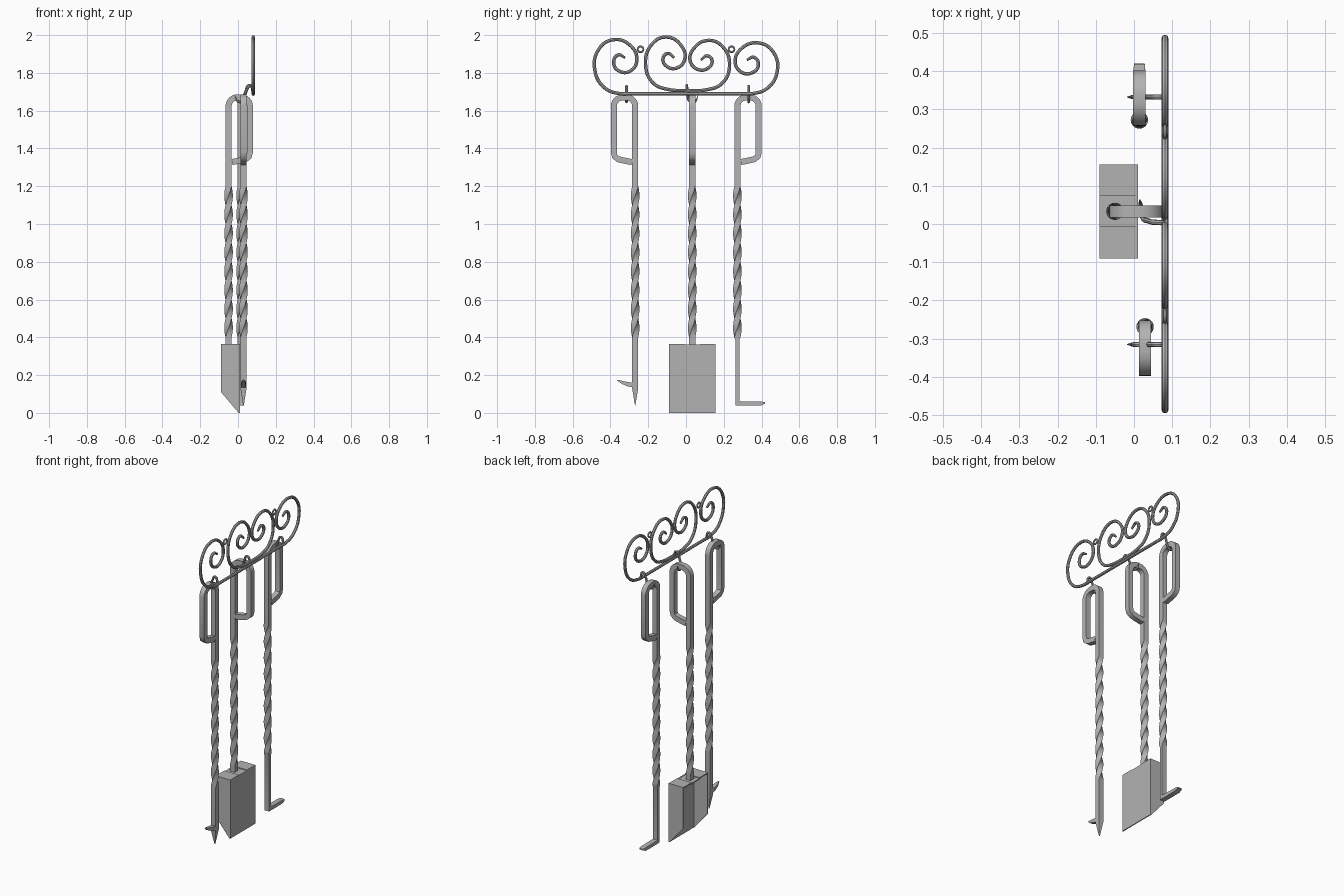
import bpy, bmesh, math
from mathutils import Vector

cube = bpy.data.objects.get("Cube")
if cube:
    bpy.data.objects.remove(cube, do_unlink=True)

iron = bpy.data.materials.new("grey_iron")
iron.use_nodes = True
GREY = (0.45, 0.45, 0.45, 1)
iron.diffuse_color = GREY
iron.node_tree.nodes["Principled BSDF"].inputs["Base Color"].default_value = GREY


def finish(obj):
    obj.data.materials.append(iron)
    bpy.ops.object.select_all(action='DESELECT')
    obj.select_set(True)
    bpy.context.view_layer.objects.active = obj
    if obj.type == 'CURVE':
        bpy.ops.object.convert(target='MESH')
    bpy.ops.object.shade_smooth_by_angle(angle=math.radians(40))


def add_mesh(name, bm):
    bmesh.ops.recalc_face_normals(bm, faces=bm.faces)
    mesh = bpy.data.meshes.new(name)
    bm.to_mesh(mesh)
    bm.free()
    obj = bpy.data.objects.new(name, mesh)
    bpy.context.collection.objects.link(obj)
    finish(obj)


def rod(name, points, radius, taper=1.0, cyclic=False):
    """Round rod through points, optionally tapering to its last point."""
    curve = bpy.data.curves.new(name, 'CURVE')
    curve.dimensions = '3D'
    curve.bevel_depth = radius
    curve.bevel_resolution = 2
    curve.resolution_u = 6
    curve.use_fill_caps = True
    spline = curve.splines.new('BEZIER')
    spline.bezier_points.add(len(points) - 1)
    spline.use_cyclic_u = cyclic
    for i, (bp, co) in enumerate(zip(spline.bezier_points, points)):
        bp.co = co
        bp.handle_left_type = bp.handle_right_type = 'AUTO'
        bp.radius = taper if i == len(points) - 1 else 1
    obj = bpy.data.objects.new(name, curve)
    bpy.context.collection.objects.link(obj)
    finish(obj)


def bar(name, origin, out, stations):
    """Rectangular bar in the plane of `out` and z.
    Each station is (outward, height, half width, half depth, twist angle)."""
    origin, out, up = Vector(origin), Vector(out), Vector((0, 0, 1))
    normal = out.cross(up)
    centres = [origin + out * s[0] + up * s[1] for s in stations]
    bm = bmesh.new()
    rings = []
    for i, (c, s) in enumerate(zip(centres, stations)):
        tangent = (centres[min(i + 1, len(centres) - 1)] - centres[max(i - 1, 0)]).normalized()
        side = normal.cross(tangent)
        ca, sa = math.cos(s[4]), math.sin(s[4])
        ring = []
        for a, b in ((1, 1), (-1, 1), (-1, -1), (1, -1)):
            a, b = a * s[2], b * s[3]
            ring.append(bm.verts.new(c + side * (a * ca - b * sa) + normal * (a * sa + b * ca)))
        rings.append(ring)
    for r0, r1 in zip(rings, rings[1:]):
        for k in range(4):
            n = (k + 1) % 4
            bm.faces.new((r0[k], r0[n], r1[n], r1[k]))
    bm.faces.new(rings[0])
    bm.faces.new(rings[-1])
    add_mesh(name, bm)


def plate(name, profile, y0, y1):
    """Extrude an x-z profile along y."""
    bm = bmesh.new()
    face = bm.faces.new([bm.verts.new((x, y0, z)) for x, z in profile])
    new = bmesh.ops.extrude_face_region(bm, geom=[face])["geom"]
    bmesh.ops.translate(bm, vec=(0, y1 - y0, 0),
                        verts=[v for v in new if isinstance(v, bmesh.types.BMVert)])
    add_mesh(name, bm)


def box_profile(x0, x1, z0, z1):
    return [(x0, z0), (x1, z0), (x1, z1), (x0, z1)]


H = 0.016  # half thickness of the square bar


def twisted_tool(name, origin, out, lower):
    """Shaft with twisted middle and a folded loop handle at the top."""
    stations = list(lower)
    steps = 64
    for i in range(steps + 1):
        t = i / steps
        stations.append((0, 0.4 + 0.8 * t, H, H, t * math.tau * 2))
    stations.append((0, 1.62, H, H, math.tau * 2))
    w, r, top = 0.113, 0.046, 1.67
    for cx, a0 in ((r, 180), (w - r, 90)):
        for k in range(7):
            a = math.radians(a0 - 15 * k)
            stations.append((cx + r * math.cos(a), top - r + r * math.sin(a), H, H, 0))
    for u, z in ((w, 1.38), (0.108, 1.357), (0.09, 1.343), (0.055, 1.335), (0.018, 1.328)):
        stations.append((u, z, H, H, 0))
    bar(name, origin, out, stations)


# Poker with pointed tip and side barb
poker = (0.029, -0.269, 0)
twisted_tool("poker", poker, (0, -1, 0),
             [(0, 0.04, 0.001, 0.002, 0), (0, 0.13, H, H, 0)])
bar("poker_barb", poker, (0, -1, 0),
    [(0, 0.145, 0.013, 0.014, 0), (0.04, 0.152, 0.011, 0.014, 0),
     (0.07, 0.162, 0.008, 0.01, 0), (0.095, 0.174, 0.002, 0.003, 0)])

# Rake with flat foot
rake = (0.014, 0.272, 0)
twisted_tool("rake", rake, (0, 1, 0),
             [(0, 0.045, 0.01, H, 0), (0, 0.385, 0.01, H, 0)])
bar("rake_foot", rake, (0, 1, 0),
    [(-0.01, 0.051, 0.011, H, 0), (0.06, 0.05, 0.011, H, 0),
     (0.125, 0.05, 0.01, H, 0), (0.147, 0.053, 0.004, 0.014, 0)])

# Shovel shaft and open scoop
twisted_tool("shovel", (-0.05, 0.033, 0), (1, 0, 0), [(0, 0.35, H, H, 0)])
Y0, Y1, T = -0.09, 0.156, 0.005
wall = [(0.01, 0.365), (-0.09, 0.365), (-0.09, 0.11), (0.003, 0), (0.01, 0)]
plate("scoop_right_wall", wall, Y0, Y0 + T)
plate("scoop_left_wall", wall, Y1 - T, Y1)
plate("scoop_back", box_profile(0.004, 0.01, 0, 0.362), Y0, Y1)
plate("scoop_top_right", box_profile(-0.09, 0.01, 0.359, 0.365), Y0, -0.005)
plate("scoop_top_middle", box_profile(-0.09, 0.01, 0.353, 0.36), -0.007, 0.077)
plate("scoop_top_left", box_profile(-0.09, 0.01, 0.359, 0.365), 0.075, Y1)

# Rack: lower rail, mirrored scrolls, small rings
X, R = 0.081, 0.009
outer = [(0.3, 1.688), (0.35, 1.69), (0.43, 1.72), (0.482, 1.81), (0.465, 1.92), (0.39, 1.975),
         (0.3, 1.95), (0.26, 1.87), (0.295, 1.81), (0.35, 1.808), (0.383, 1.85),
         (0.36, 1.895), (0.322, 1.88)]
inner = [(0, 1.706), (0.1, 1.712), (0.18, 1.745), (0.222, 1.84), (0.19, 1.95), (0.11, 1.99),
         (0.03, 1.94), (0.015, 1.87), (0.06, 1.825), (0.11, 1.835), (0.13, 1.875),
         (0.105, 1.903), (0.07, 1.88)]
for side, s, drop in (("right", -1, 0), ("left", 1, 0.06)):
    for part, pts, shift in (("outer", outer, 0), ("inner", inner, 0.008)):
        rod(f"{part}_scroll_{side}",
            [(X, s * y + shift, z - drop * (z - 1.69)) for y, z in pts], R, 0.7)
    cy, cz = s * 0.241, 1.925
    rod(f"ring_{side}", [(X, cy + 0.015 * math.cos(a), cz + 0.015 * math.sin(a))
                         for a in (0, math.pi / 2, math.pi, -math.pi / 2)], 0.005, cyclic=True)
rod("lower_rail", [(X, -0.34, 1.689), (X, 0.34, 1.689)], R)

# Hooks carrying the tools
side_hook = [(0.08, 1.695), (0.064, 1.73), (0.045, 1.705), (0.028, 1.655), (0.004, 1.647), (-0.018, 1.68)]
for name, y in (("hook_right", -0.315), ("hook_left", 0.332)):
    rod(name, [(x, y, z) for x, z in side_hook], 0.007, 0.15)
rod("hook_middle", [(0.08, 0.005, 1.7), (0.062, 0.004, 1.735), (0.038, 0.008, 1.695),
                    (0.022, 0.02, 1.65), (0.018, 0.045, 1.647), (0.015, 0.064, 1.68)], 0.007, 0.15)
